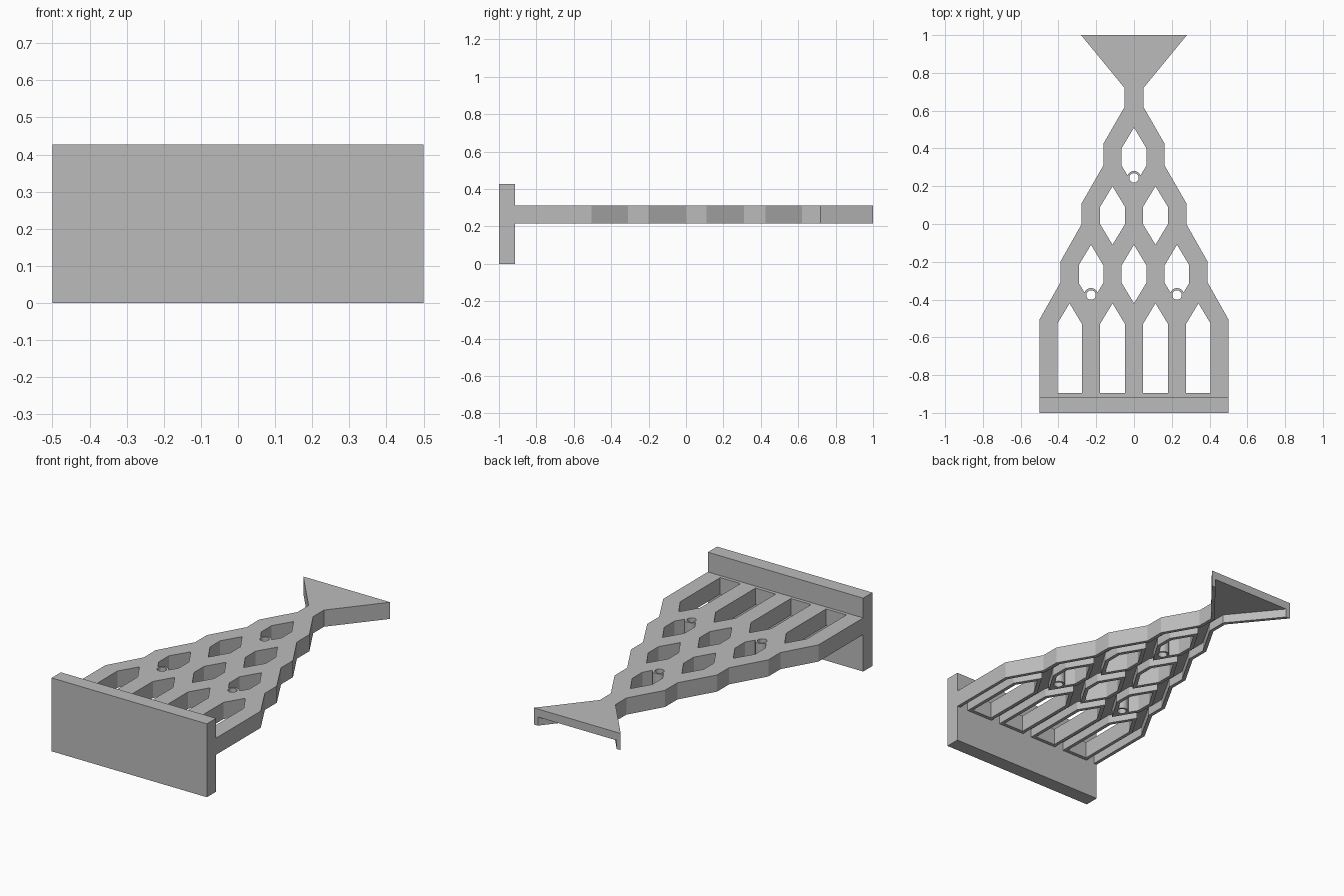
import bpy, bmesh, math
from mathutils import Vector

cube = bpy.data.objects.get("Cube")
if cube:
    bpy.data.objects.remove(cube)

WALL = 0.02                   # side wall thickness
BOTTOM, CEILING, TOP = 0.215, 0.265, 0.312
HALF_W, HALF_H, HALF_SIDE = 0.065, 0.155, 0.047
STEP_X, STEP_Y = 0.2275, 0.31
FIRST_ROW = 0.355

grey = bpy.data.materials.new("plain grey")
grey.use_nodes = True
grey.diffuse_color = (0.5, 0.5, 0.5, 1)
grey.node_tree.nodes["Principled BSDF"].inputs["Base Color"].default_value = (0.5, 0.5, 0.5, 1)


def offset(points, d):
    """Grow (d > 0) or shrink (d < 0) a counter-clockwise polygon with mitred corners."""
    pts = [Vector(p) for p in points]
    out = []
    for i, p in enumerate(pts):
        a = (p - pts[i - 1]).normalized()
        b = (pts[(i + 1) % len(pts)] - p).normalized()
        na, nb = Vector((a.y, -a.x)), Vector((b.y, -b.x))
        out.append(p + (na + nb) * d / (1 + na.dot(nb)))
    return out


def prism(name, loops, z0, z1):
    """Extrude a flat shape; inner loops become holes."""
    curve = bpy.data.curves.new(name, 'CURVE')
    curve.dimensions, curve.fill_mode = '2D', 'BOTH'
    curve.extrude = (z1 - z0) / 2
    for loop in loops:
        s = curve.splines.new('POLY')
        s.points.add(len(loop) - 1)
        for sp, p in zip(s.points, loop):
            sp.co = (p[0], p[1], 0, 1)
        s.use_cyclic_u = True
    temp = bpy.data.objects.new(name, curve)
    bpy.context.collection.objects.link(temp)
    deps = bpy.context.evaluated_depsgraph_get()
    mesh = bpy.data.meshes.new_from_object(temp.evaluated_get(deps))
    bpy.data.objects.remove(temp)
    bm = bmesh.new()
    bm.from_mesh(mesh)
    bmesh.ops.remove_doubles(bm, verts=bm.verts, dist=0.0001)
    bmesh.ops.translate(bm, verts=bm.verts, vec=(0, 0, (z0 + z1) / 2))
    bmesh.ops.recalc_face_normals(bm, faces=bm.faces)
    for f in bm.faces:
        f.smooth = False
    bm.to_mesh(mesh)
    bm.free()
    mesh.materials.clear()
    mesh.materials.append(grey)
    obj = bpy.data.objects.new(name, mesh)
    bpy.context.collection.objects.link(obj)
    return obj


def outline(fan_end, front):
    """Stepped silhouette with a flared funnel, mirrored about x = 0."""
    flare = 0.05 + (fan_end - 0.72) * 0.23 / 0.28
    right = [(0.5, front), (0.5, -0.505), (0.39, -0.31), (0.39, -0.2),
             (0.277, 0.0), (0.277, 0.11), (0.162, 0.31), (0.162, 0.425),
             (0.05, 0.62), (0.05, 0.72), (flare, fan_end)]
    return right + [(-x, y) for x, y in reversed(right)]


def arc(cx, cy, r, start, end, n):
    angles = [math.radians(start + (end - start) * i / n) for i in range(n + 1)]
    return [(cx + r * math.cos(a), cy + r * math.sin(a)) for a in angles]


# Openings: three rows of hexagons, then long pointed slots
openings, full_openings, pins = [], [], []
for row in range(4):
    cy = FIRST_ROW - row * STEP_Y
    for i in range(row + 1):
        cx = (i - row / 2) * STEP_X
        upper = [(cx + HALF_W, cy + HALF_SIDE), (cx, cy + HALF_H), (cx - HALF_W, cy + HALF_SIDE)]
        low = -0.895 if row == 3 else cy - HALF_SIDE
        left, right = (cx - HALF_W, low), (cx + HALF_W, low)
        tip = [] if row == 3 else [(cx, cy - HALF_H)]
        full = upper + [left] + tip + [right]
        full_openings.append(full)
        if row == 0 or (row == 2 and i != 1):
            # Round boss and pin hole fill the lower tip
            py = cy - 0.111
            openings.append(upper + [left] + arc(cx, py, 0.037, 159, 21, 12) + [right])
            pins.append(arc(cx, py, 0.025, 0, 360, 24)[:-1])
        else:
            openings.append(full)

# Lattice tray, hollowed from below and open at the funnel end
tray = prism("lattice_tray", [outline(1.0, -0.96)] + openings + pins, BOTTOM, TOP)
cavity = prism("tray_cavity",
               [offset(outline(1.1, -0.96), -WALL)] + [offset(o, WALL) for o in full_openings],
               BOTTOM - 0.1, CEILING)
cavity.hide_render = True
cut = tray.modifiers.new("hollow", 'BOOLEAN')
cut.operation, cut.solver, cut.object = 'DIFFERENCE', 'EXACT', cavity
bpy.context.view_layer.objects.active = tray
bpy.ops.object.modifier_apply(modifier=cut.name)
bpy.data.objects.remove(cavity)

# Upright front plate
prism("front_plate", [[(-0.5, -1), (0.5, -1), (0.5, -0.915), (-0.5, -0.915)]], 0, 0.427)
